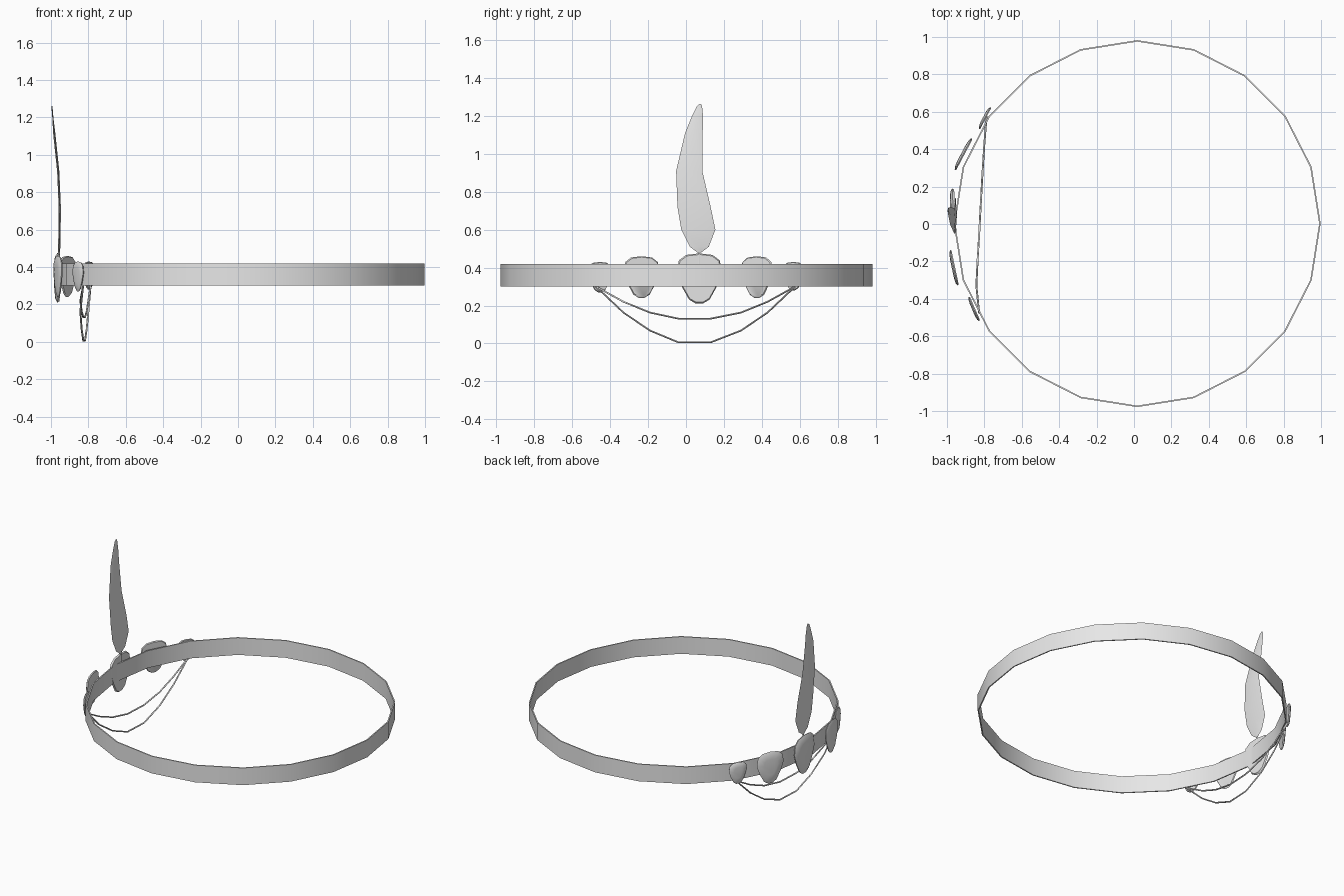
import bpy, bmesh, math
from mathutils import Vector

if "Cube" in bpy.data.objects:
    bpy.data.objects.remove(bpy.data.objects["Cube"], do_unlink=True)

# One plain grey for every part
grey = bpy.data.materials.new("plain_grey")
grey.use_nodes = True
grey.diffuse_color = (0.8, 0.8, 0.8, 1)
grey.node_tree.nodes["Principled BSDF"].inputs["Base Color"].default_value = (0.8, 0.8, 0.8, 1)


def finish(obj, angle=40):
    """Select the object and smooth its soft edges."""
    bpy.ops.object.select_all(action='DESELECT')
    obj.select_set(True)
    bpy.context.view_layer.objects.active = obj
    if obj.type == 'CURVE':
        bpy.ops.object.convert(target='MESH')
    bpy.ops.object.shade_smooth_by_angle(angle=math.radians(angle))


def loft(name, loops, closed=False, angle=40):
    """Skin a list of equal point loops; cap the ends unless closed."""
    bm = bmesh.new()
    rings = [[bm.verts.new(p) for p in loop] for loop in loops]
    pairs = list(zip(rings, rings[1:]))
    if closed:
        pairs.append((rings[-1], rings[0]))
    else:
        bm.faces.new(rings[0])
        bm.faces.new(rings[-1])
    for a, b in pairs:
        for i in range(len(a)):
            j = (i + 1) % len(a)
            bm.faces.new((a[i], a[j], b[j], b[i]))
    bmesh.ops.recalc_face_normals(bm, faces=bm.faces)
    mesh = bpy.data.meshes.new(name)
    bm.to_mesh(mesh)
    bm.free()
    obj = bpy.data.objects.new(name, mesh)
    bpy.context.collection.objects.link(obj)
    mesh.materials.append(grey)
    finish(obj, angle)
    return obj


def tube(name, points, radius):
    """Thin cord through straight segments."""
    curve = bpy.data.curves.new(name, 'CURVE')
    curve.dimensions = '3D'
    curve.bevel_depth = radius
    curve.bevel_resolution = 1
    curve.use_fill_caps = True
    spline = curve.splines.new('POLY')
    spline.points.add(len(points) - 1)
    for point, co in zip(spline.points, points):
        point.co = (*co, 1)
    obj = bpy.data.objects.new(name, curve)
    bpy.context.collection.objects.link(obj)
    curve.materials.append(grey)
    finish(obj, 60)


# Head band: thin twenty-sided hoop
CENTRE = Vector((0.017, 0.002, 0))
band = []
for k in range(20):
    a = math.tau * k / 20
    ray = Vector((math.cos(a), math.sin(a), 0))
    band.append([CENTRE + ray * r + Vector((0, 0, z))
                 for r, z in ((0.981, 0.30), (0.981, 0.42), (0.973, 0.42), (0.973, 0.30))])
loft("head_band", band, closed=True)

# Shield plates: half outline mirrored, with a shallow domed outer face
HALF = [(0.15, 0), (0.45, 0.08), (0.76, 0.33), (1, 0.62), (0.9, 0.86), (0.58, 0.97)]
OUTLINE = HALF + [(0, 1)] + [(-u, v) for u, v in reversed(HALF)]


def plate(name, start, end, low, high, depth):
    a, b = Vector((*start, 0)), Vector((*end, 0))
    mid, half = (a + b) / 2, (b - a) / 2
    out = Vector((half.y, -half.x, 0)).normalized()
    if out.dot(mid) < 0:
        out.negate()
    loops = []
    for scale, push in ((0.95, -0.5), (1, -0.1), (0.85, 0.3), (0.5, 0.5)):
        loops.append([mid + half * u * scale + out * push * depth
                      + Vector((0, 0, low + (high - low) * (0.55 + (v - 0.55) * scale)))
                      for u, v in OUTLINE])
    loft(name, loops, angle=50)


plate("front_small_plate", (-0.885, -0.39), (-0.83, -0.52), 0.27, 0.43, 0.016)
plate("front_medium_plate", (-0.985, -0.14), (-0.945, -0.33), 0.24, 0.46, 0.018)
plate("middle_plate", (-0.975, 0.19), (-0.962, -0.05), 0.21, 0.475, 0.026)
plate("back_medium_plate", (-0.87, 0.46), (-0.96, 0.29), 0.24, 0.46, 0.018)
plate("back_small_plate", (-0.77, 0.625), (-0.83, 0.51), 0.28, 0.43, 0.016)

# Feather: lens-shaped sections (height, lean, two edges)
SECTIONS = [(0.48, -0.957, 0.06, 0.08), (0.51, -0.956, 0.02, 0.12),
            (0.60, -0.954, -0.025, 0.155), (0.72, -0.953, -0.045, 0.13),
            (0.91, -0.961, -0.052, 0.086), (1.11, -0.982, -0.005, 0.088),
            (1.20, -0.99, 0.032, 0.09), (1.25, -0.994, 0.056, 0.085),
            (1.262, -0.995, 0.07, 0.08)]
feather = []
for z, x, y0, y1 in SECTIONS:
    t = 0.006 if z < 1.2 else 0.003
    ym = (y0 + y1) / 2
    feather.append([(x, y0, z), (x - t, ym, z), (x, y1, z), (x + t, ym, z)])
loft("feather", feather)
tube("feather_stem", [(-0.957, 0.07, 0.36), (-0.957, 0.07, 0.50)], 0.005)

# Hanging cords: two swags between the small plates
SPAN = [(-0.828, -0.475), (-0.843, -0.33), (-0.836, -0.19), (-0.827, -0.04),
        (-0.818, 0.13), (-0.809, 0.29), (-0.8, 0.43), (-0.788, 0.575)]
for name, drop in (("upper_cord", (0.30, 0.22, 0.163, 0.131)),
                   ("lower_cord", (0.30, 0.163, 0.068, 0.006))):
    tube(name, [(x, y, z) for (x, y), z in zip(SPAN, drop + drop[::-1])], 0.005)
